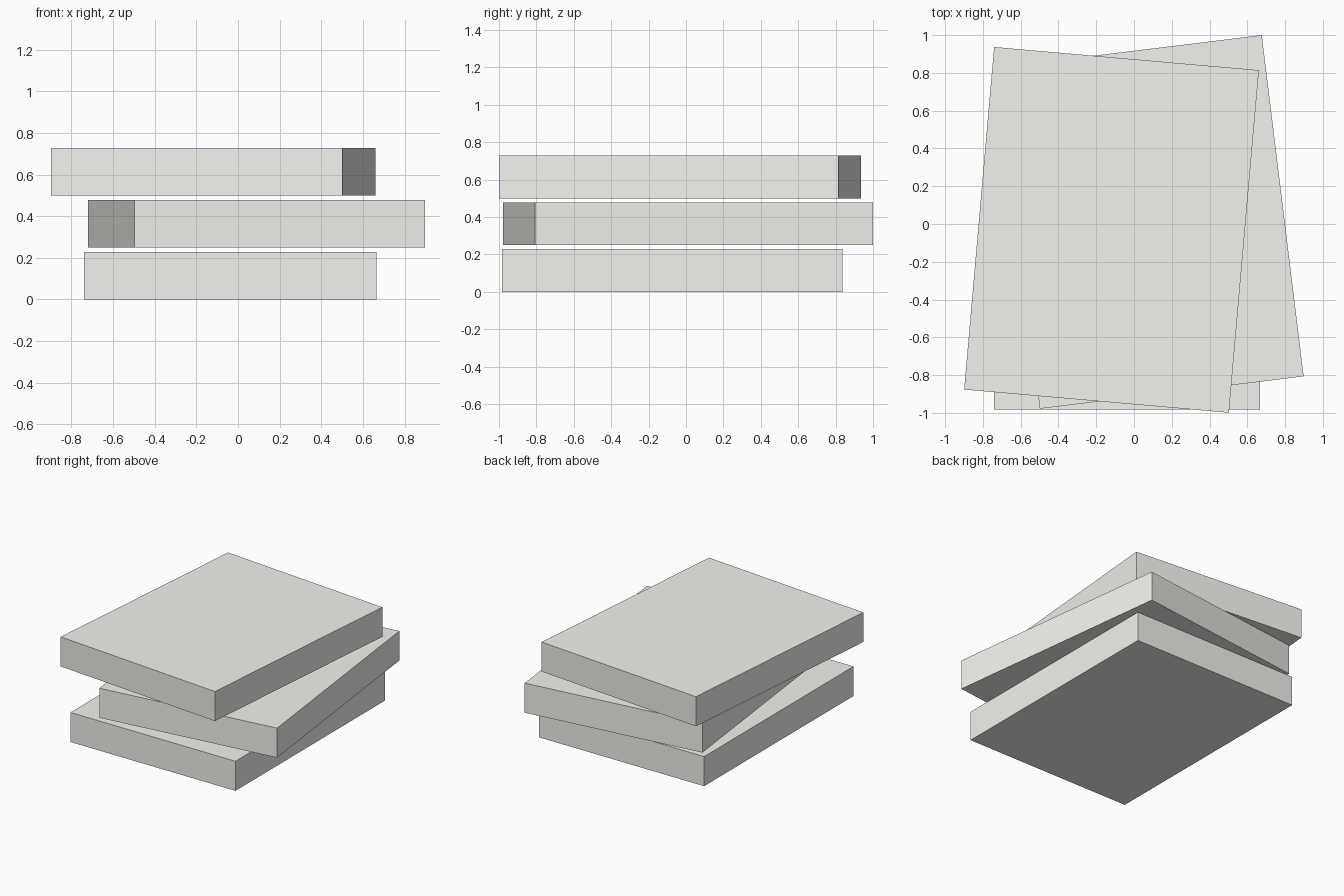
import bpy
from math import radians

if "Cube" in bpy.data.objects:
    bpy.data.objects.remove(bpy.data.objects["Cube"])

WIDTH, DEPTH, THICK, STEP = 1.407, 1.82, 0.228, 0.25

# Warm off-white for all slabs
off_white = bpy.data.materials.new("off_white")
off_white.diffuse_color = (0.90, 0.89, 0.85, 1)
off_white.use_nodes = True
off_white.node_tree.nodes["Principled BSDF"].inputs["Base Color"].default_value = off_white.diffuse_color


def slab(name, level, x, y, angle):
    """One flat block of the stack, turned about the vertical axis."""
    bpy.ops.mesh.primitive_cube_add(
        size=1,
        location=(x, y, level * STEP + THICK / 2),
        rotation=(0, 0, radians(angle)),
    )
    ob = bpy.context.object
    ob.name = name
    ob.scale = (WIDTH, DEPTH, THICK)
    ob.data.materials.append(off_white)


# Stack of three equal slabs with small gaps between them
slab("bottom_slab", 0, -0.037, -0.073, 0)
slab("middle_slab", 1, 0.089, 0.011, 7)
slab("top_slab", 2, -0.119, -0.031, -5)
